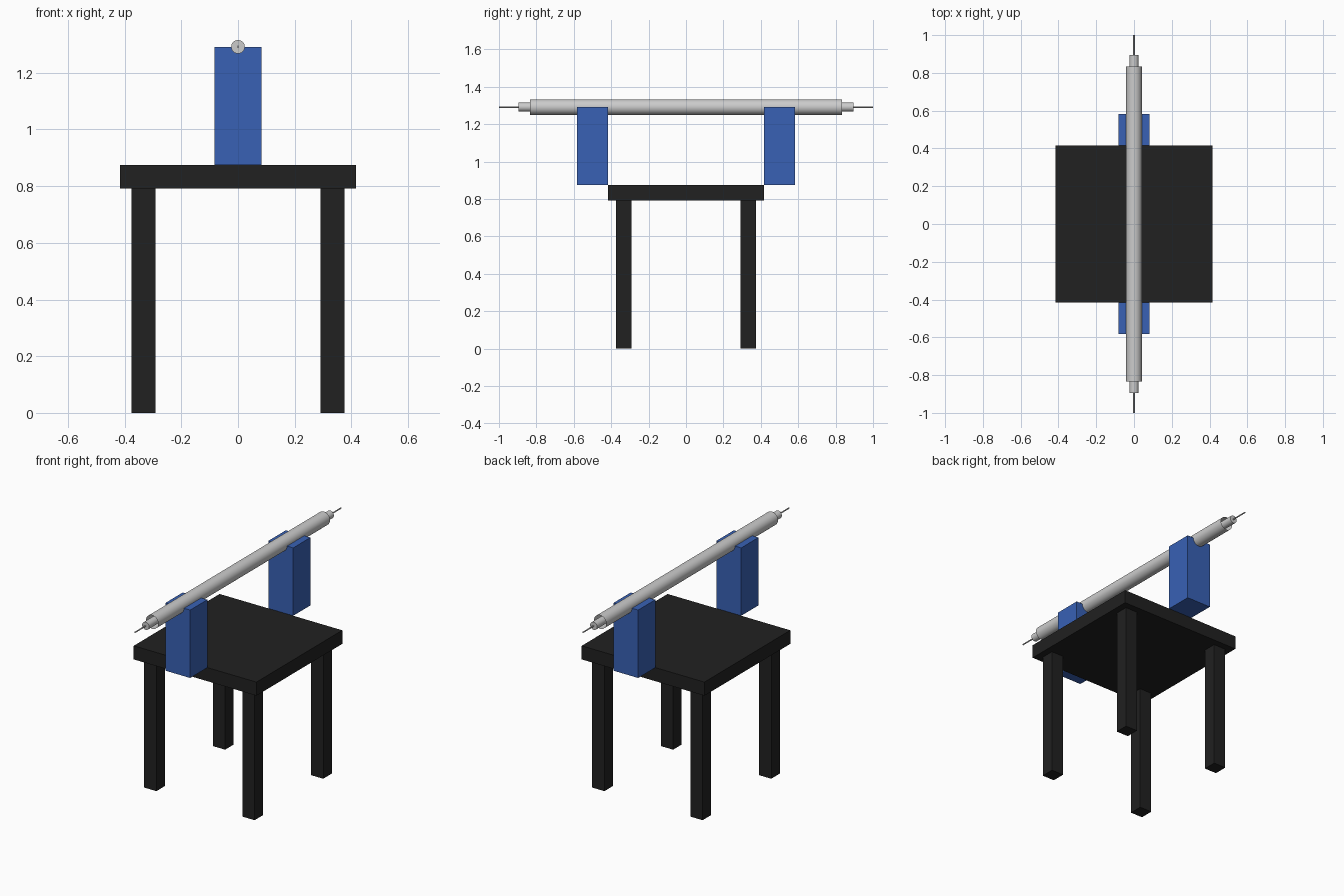
import bpy, math

if "Cube" in bpy.data.objects:
    bpy.data.objects.remove(bpy.data.objects["Cube"])

U = 1 / 12  # base module of the design


def material(name, rgb):
    m = bpy.data.materials.new(name)
    m.diffuse_color = (*rgb, 1)
    m.use_nodes = True
    m.node_tree.nodes["Principled BSDF"].inputs["Base Color"].default_value = m.diffuse_color
    return m


BLACK = material("black", (0.015, 0.015, 0.015))
BLUE = material("blue", (0.04, 0.12, 0.46))


def box(name, centre, size, mat):
    bpy.ops.mesh.primitive_cube_add(size=1, location=centre)
    ob = bpy.context.object
    ob.name = name
    ob.scale = size
    bpy.ops.object.transform_apply(location=False, rotation=False, scale=True)
    ob.data.materials.append(mat)


def tube(name, radius, half_length, ends):
    bpy.ops.mesh.primitive_cylinder_add(
        vertices=32, radius=radius, depth=2 * half_length, end_fill_type=ends,
        location=(0, 0, AXIS_Z), rotation=(math.pi / 2, 0, 0))
    bpy.context.object.name = name
    bpy.ops.object.shade_smooth_by_angle(angle=math.radians(30))


SEAT_BOTTOM, SEAT_TOP = 9.5 * U, 10.5 * U
AXIS_Z = 15.5 * U

# Square seat with four legs set in from the corners
box("seat", (0, 0, (SEAT_BOTTOM + SEAT_TOP) / 2), (10 * U, 10 * U, U), BLACK)
for sy, end in ((-1, "front"), (1, "back")):
    for sx, side in ((-1, "left"), (1, "right")):
        box(f"{end}_{side}_leg", (sx * 4 * U, sy * 4 * U, SEAT_BOTTOM / 2),
            (U, U, SEAT_BOTTOM), BLACK)
    # Upright blocks just outside the seat edges
    box(f"{end}_support", (0, sy * 6 * U, (SEAT_TOP + AXIS_Z) / 2),
        (2 * U, 2 * U, AXIS_Z - SEAT_TOP), BLUE)

# Open outer tube, capped inner tube and thin rod on one axis
tube("outer_tube", U / 2, 10 * U, 'NOTHING')
tube("inner_tube", 0.024, 0.896, 'NGON')
tube("centre_rod", 0.004, 1.0, 'NGON')
